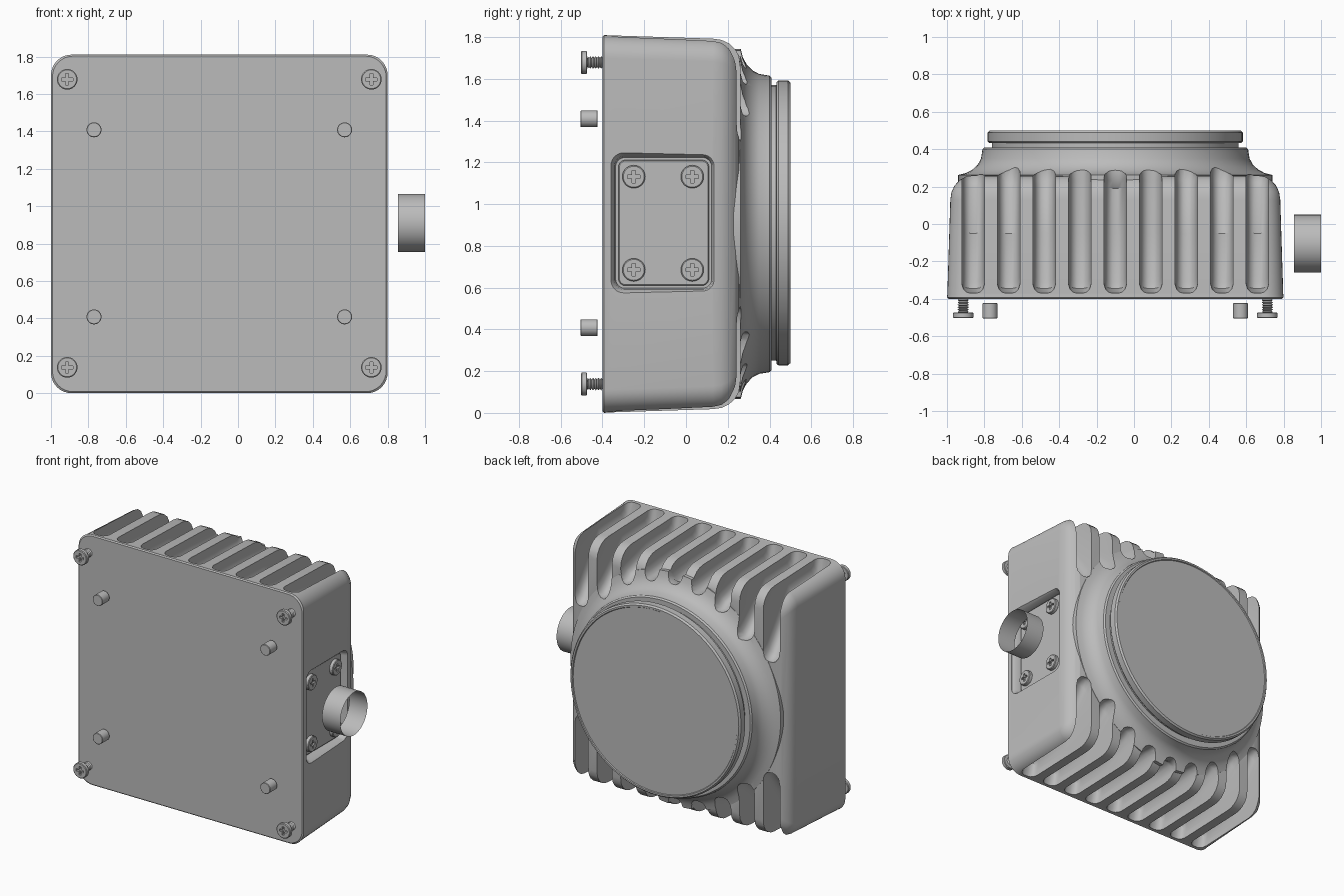
import bpy, bmesh, math
from mathutils import Matrix, Vector

cube = bpy.data.objects.get("Cube")
if cube:
    bpy.data.objects.remove(cube, do_unlink=True)

CX, CZ = -0.1, 0.905          # centre of the housing
QUARTER = math.pi / 2

metal = bpy.data.materials.new("grey_metal")
metal.use_nodes = True
metal.diffuse_color = (0.5, 0.5, 0.5, 1)
metal.node_tree.nodes["Principled BSDF"].inputs["Base Color"].default_value = (0.5, 0.5, 0.5, 1)


def make(name, bm, loc=(0, 0, 0), turn=0):
    bmesh.ops.remove_doubles(bm, verts=bm.verts, dist=1e-5)
    bmesh.ops.recalc_face_normals(bm, faces=bm.faces)
    bm.transform(Matrix.Translation(loc) @ Matrix.Rotation(turn, 4, 'Z'))
    mesh = bpy.data.meshes.new(name)
    bm.to_mesh(mesh)
    bm.free()
    mesh.materials.append(metal)
    ob = bpy.data.objects.new(name, mesh)
    bpy.context.collection.objects.link(ob)
    return ob


def skin(bm, rings, closed_ring=True, caps=True):
    """Bridge equal rings of points, optionally closing both ends."""
    rows = [[bm.verts.new(p) for p in ring] for ring in rings]
    n = len(rows[0])
    for a, b in zip(rows, rows[1:]):
        for i in range(n):
            j = (i + 1) % n
            bm.faces.new((a[i], a[j], b[j], b[i]))
    if caps:
        bm.faces.new(rows[0])
        bm.faces.new(rows[-1])


def revolve(name, profile, loc, turn=0, sides=32, caps=True):
    """Turn (radius, y) points around the y axis."""
    bm = bmesh.new()
    skin(bm, [[(r * math.cos(math.tau * i / sides), y, r * math.sin(math.tau * i / sides))
               for i in range(sides)] for r, y in profile], caps=caps)
    return make(name, bm, loc, turn)


def rounded_loft(name, rings, loc, turn=0, steps=8):
    """Loft rounded rectangles given as (y, half width, half height, radius)."""
    bm = bmesh.new()
    loops = []
    for y, w, h, r in rings:
        loop = []
        for k, (sx, sz) in enumerate(((1, 1), (-1, 1), (-1, -1), (1, -1))):
            for i in range(steps + 1):
                a = QUARTER * (k + i / steps)
                loop.append((sx * (w - r) + r * math.cos(a), y, sz * (h - r) + r * math.sin(a)))
        loops.append(loop)
    skin(bm, loops)
    return make(name, bm, loc, turn)


def boolean(ob, tool, operation):
    mod = ob.modifiers.new(operation, 'BOOLEAN')
    mod.object, mod.operation, mod.solver = tool, operation, 'EXACT'
    bpy.context.view_layer.objects.active = ob
    bpy.ops.object.modifier_apply(modifier=mod.name)
    bpy.data.objects.remove(tool, do_unlink=True)


def smooth(ob, angle=35):
    bpy.ops.object.select_all(action='DESELECT')
    ob.select_set(True)
    bpy.context.view_layer.objects.active = ob
    bpy.ops.object.shade_smooth_by_angle(angle=math.radians(angle))


# Housing: tapered rounded box with a soft back edge
body_rings = [(-0.4, 0.008), (-0.392, 0), (-0.375, 0.002), (0.13, 0.018), (0.17, 0.024),
              (0.205, 0.04), (0.235, 0.068), (0.253, 0.1), (0.26, 0.14)]
body = rounded_loft("housing", [(y, 0.9 - d, 0.905 - d, 0.11) for y, d in body_rings], (CX, 0, CZ))

# Flared collar that carries the lens
collar = revolve("collar", [(0.84, 0.1), (0.84, 0.262), (0.8, 0.272), (0.765, 0.29), (0.735, 0.318),
                            (0.718, 0.35), (0.71, 0.4), (0.7, 0.41)], (CX, 0, CZ), sides=96)
boolean(body, collar, 'UNION')

# Cooling slots along the top and bottom, wrapping onto the back up to the collar
slots = bmesh.new()
for k in range(-4, 5):
    dx = 0.19 * k
    end = max(0.4, math.sqrt(max(0, 0.77 ** 2 - dx ** 2)))
    floor = [(-0.37, 0.9), (-0.345, 0.79), (-0.31, 0.775), (-0.05, 0.765),
             (0.19, min(end + 0.03, 0.745)), (0.23, end), (0.5, end)]
    for side in (1, -1):
        rings = []
        for x, lift in ((-0.06, 0.075), (-0.052, 0.035), (-0.036, 0.01), (-0.015, 0),
                        (0.015, 0), (0.036, 0.01), (0.052, 0.035), (0.06, 0.075)):
            line = [(y + lift * 0.4, z + lift) for y, z in floor] + [(0.6, 1.1), (-0.37 + lift * 0.4, 1.1)]
            rings.append([(CX + dx + x, y, CZ + side * z) for y, z in line])
        skin(slots, rings)
boolean(body, make("slot_cutter", slots), 'DIFFERENCE')

# Recessed connector bay on the side with its cover plate
bay = (0.8, -0.107, 0.91)
pocket = rounded_loft("bay_cutter", [(-0.05, 0.252, 0.335, 0.06), (0.005, 0.252, 0.335, 0.06),
                                     (0.025, 0.236, 0.32, 0.05), (0.07, 0.23, 0.313, 0.045)], bay, QUARTER)
boolean(body, pocket, 'DIFFERENCE')
smooth(body)
plate = rounded_loft("bay_cover", [(0.052, 0.212, 0.296, 0.03), (0.056, 0.217, 0.301, 0.035),
                                   (0.08, 0.217, 0.301, 0.035)], bay, QUARTER)
smooth(plate)

# Connector sleeve, an open tube
smooth(revolve("connector_sleeve", [(0.155, 0.855), (0.155, 1.0)], (0, -0.105, 0.91), -QUARTER,
               sides=64, caps=False))

# Lens: neck, flange and slightly sunken glass
lens = revolve("lens_ring", [(0.66, 0.38), (0.66, 0.432), (0.675, 0.434), (0.682, 0.442), (0.682, 0.488),
                             (0.672, 0.5), (0.66, 0.5), (0.656, 0.494)], (CX, 0, 0.91), sides=96)
smooth(lens)

# Cross-head screw with a threaded shank, pointing out along -y
thread = []
for i in range(6):
    thread += [(0.03, 0.032 + i * 0.013), (0.022, 0.0385 + i * 0.013)]
screw = revolve("cover_screw", [(0.05, 0), (0.055, 0.004), (0.055, 0.026), (0.051, 0.03), (0.022, 0.03)]
                + thread, (0, 0, 0))
cross = bmesh.new()
half, wide = 0.008, 0.03
outline = [(wide, -half), (wide, half), (half, half), (half, wide), (-half, wide), (-half, half),
           (-wide, half), (-wide, -half), (-half, -half), (-half, -wide), (half, -wide), (half, -half)]
skin(cross, [[(x, y, z) for x, z in outline] for y in (-0.02, 0.018)])
boolean(screw, make("cross_cutter", cross), 'DIFFERENCE')
smooth(screw)


def place_screw(name, loc, turn=0):
    ob = bpy.data.objects.new(name, screw.data)
    ob.location = loc
    ob.rotation_euler.z = turn
    bpy.context.collection.objects.link(ob)


for sx in (-1, 1):
    for sz in (-1, 1):
        place_screw("front_screw", (CX + sx * 0.813, -0.503, 0.908 + sz * 0.77))
        place_screw("bay_screw", (0.775, -0.11 + sx * 0.14, 0.908 + sz * 0.223), QUARTER)
        # Locating pins
        smooth(revolve("locating_pin", [(0.037, -0.505), (0.04, -0.502), (0.04, -0.426), (0.037, -0.423)],
                       (CX + sx * 0.67, 0, 0.908 + sz * 0.5)))
bpy.data.objects.remove(screw, do_unlink=True)
